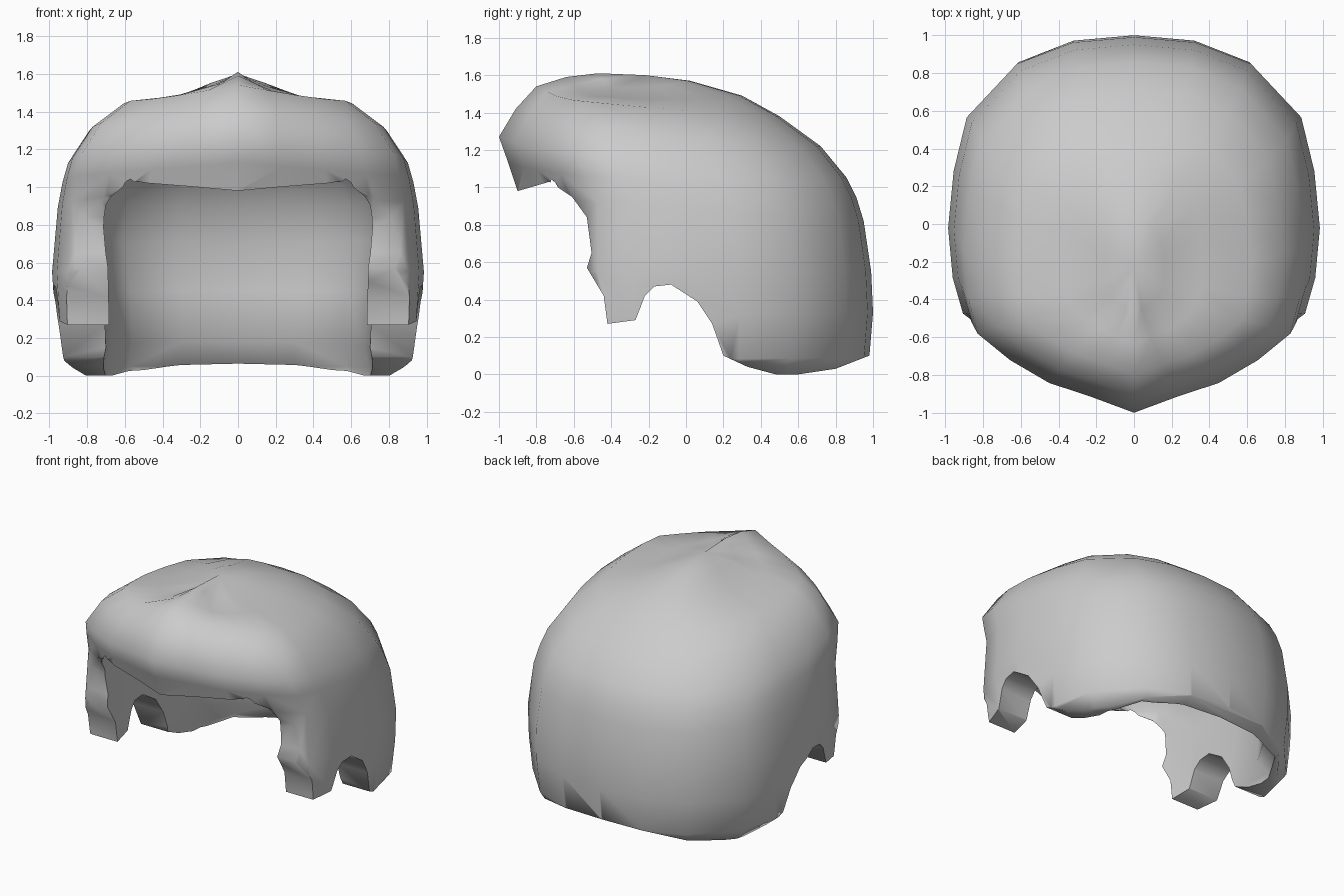
import bpy, bmesh, math

if "Cube" in bpy.data.objects:
    bpy.data.objects.remove(bpy.data.objects["Cube"], do_unlink=True)

grey = bpy.data.materials.new("light_grey")
grey.use_nodes = True
grey.diffuse_color = (0.6, 0.6, 0.6, 1)
grey.node_tree.nodes["Principled BSDF"].inputs["Base Color"].default_value = (0.6, 0.6, 0.6, 1)

# Half outlines seen from above, as fractions of the size: pointed shell, blunt hollow
SHELL = [(0, -1), (.25, -.91), (.5, -.83), (.73, -.7), (.92, -.55), (.975, -.35),
         (1, -.07), (.97, .25), (.9, .55), (.63, .85), (.33, .97), (0, 1)]
HOLLOW = [(0, -1), (.4, -1), (.78, -.97), (.94, -.78), (1, -.4), (1, .2),
          (.96, .58), (.8, .84), (.42, .97), (0, 1)]


def finish(name, bm):
    bmesh.ops.recalc_face_normals(bm, faces=bm.faces)
    mesh = bpy.data.meshes.new(name)
    bm.to_mesh(mesh)
    bm.free()
    obj = bpy.data.objects.new(name, mesh)
    bpy.context.collection.objects.link(obj)
    mesh.materials.append(grey)
    return obj


def dome(name, half, levels, apex):
    """Loft tilted rings: half width, front y, front z, back y, back z, dip beside the ridge."""
    outline = half + [(-x, y) for x, y in half[-2:0:-1]]
    n = len(outline)
    bm = bmesh.new()
    rings = []
    for w, yf, zf, yb, zb, dip in levels:
        ring = []
        for u, v in outline:
            t = (v + 1) / 2
            z = zf + (zb - zf) * t - dip * min(1, abs(u) * 1.6) * (1 - t * t)
            ring.append(bm.verts.new((u * w, yf + (yb - yf) * t, z)))
        rings.append(ring)
    for a, b in zip(rings, rings[1:]):
        for i in range(n):
            j = (i + 1) % n
            bm.faces.new((a[i], a[j], b[j], b[i]))
    bm.faces.new(rings[0])
    top = bm.verts.new(apex)
    for i in range(n):
        bm.faces.new((rings[-1][i], rings[-1][(i + 1) % n], top))
    return finish(name, bm)


def carve(target, cutter):
    mod = target.modifiers.new("carve", 'BOOLEAN')
    mod.operation = 'DIFFERENCE'
    mod.solver = 'EXACT'
    mod.object = cutter
    bpy.context.view_layer.objects.active = target
    bpy.ops.object.modifier_apply(modifier=mod.name)
    bpy.data.objects.remove(cutter, do_unlink=True)


# Outer volume
shell = dome("hair_shell", SHELL, [
    (.80, -.85, -.1, .9, -.1, 0),
    (.945, -.88, .07, .98, .09, 0),
    (.97, -.9, .3, 1.0, .33, 0),
    (.985, -.9, .55, .99, .55, 0),
    (.955, -.89, .95, .95, .82, 0),
    (.93, -.95, 1.13, .91, .95, .03),
    (.90, -1.0, 1.27, .86, 1.05, .05),
    (.79, -.91, 1.42, .72, 1.22, .04),
    (.62, -.8, 1.54, .5, 1.38, .05),
    (.36, -.64, 1.59, .3, 1.49, .09),
    (.16, -.47, 1.61, .02, 1.57, .07)], (0, -.22, 1.6))

# Hollow for the head, flared at the nape
carve(shell, dome("head_hollow", HOLLOW, [
    (.74, -.72, -.3, .9, -.3, 0),
    (.72, -.72, .03, .9, .05, 0),
    (.70, -.72, .1, .79, .18, 0),
    (.71, -.73, .4, .81, .45, 0),
    (.75, -.74, .8, .8, .7, 0),
    (.74, -.745, 1.03, .74, .9, 0),
    (.64, -.7, 1.2, .62, 1.1, 0),
    (.40, -.5, 1.33, .38, 1.25, 0)], (0, -.1, 1.36)))

# Lower edge: brow, sideburn, ear notch and nape, cut straight across
EDGE = [(-1.3, .9), (-.9, .98), (-.73, 1.03), (-.61, .95), (-.53, .84), (-.505, .65),
        (-.53, .57), (-.44, .42), (-.42, .27), (-.27, .29), (-.22, .42), (-.17, .47),
        (-.08, .48), (.06, .39), (.14, .27), (.2, .1), (.33, .04), (.48, 0),
        (.6, 0), (.8, .03), (.98, .1), (1.3, .2), (1.3, -.6), (-1.3, -.6)]
bm = bmesh.new()
face = bm.faces.new([bm.verts.new((-1.3, y, z)) for y, z in EDGE])
out = bmesh.ops.extrude_face_region(bm, geom=[face])
bmesh.ops.translate(bm, vec=(2.6, 0, 0),
                    verts=[g for g in out["geom"] if isinstance(g, bmesh.types.BMVert)])
carve(shell, finish("edge_cutter", bm))

# Smooth shading with crisp cut edges
bpy.ops.object.select_all(action='DESELECT')
shell.select_set(True)
bpy.context.view_layer.objects.active = shell
bpy.ops.object.shade_smooth_by_angle(angle=math.radians(65))
